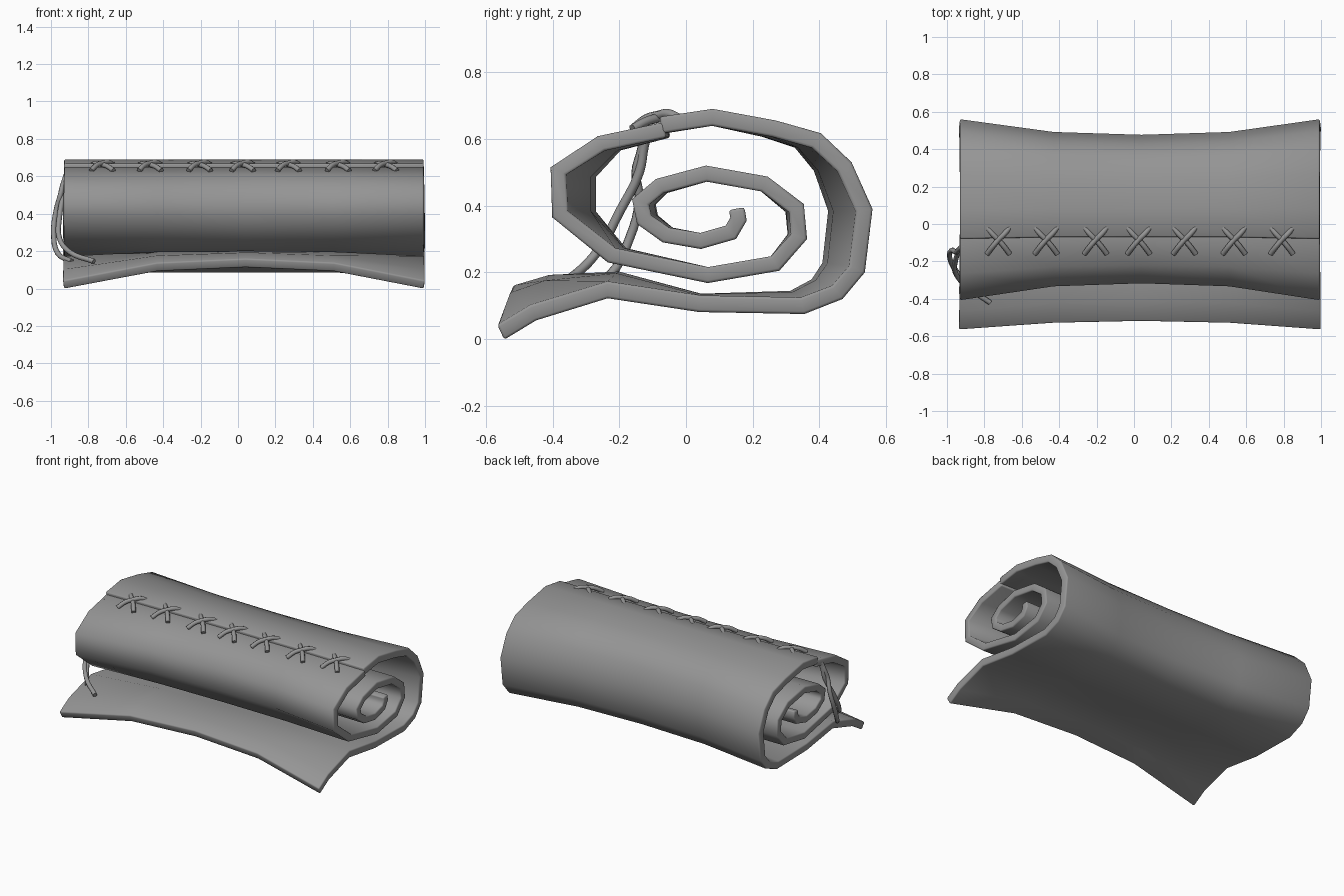
import bpy

# x stations along the roll, with how strongly the waist is pulled in at each
STATIONS = [(-0.93, 0), (-0.43, 0.82), (0.04, 1), (0.51, 0.82), (0.993, 0)]

# dark grey hide
HIDE = bpy.data.materials.new("dark_grey_hide")
HIDE.diffuse_color = (0.3, 0.3, 0.3, 1)


def sheet(name, profile, thick):
    """Loft an outer (y, z, dy, dz) profile along x; dy, dz are the waist shift."""
    n = len(STATIONS)
    verts = [(x, y + dy * w, z + dz * w) for y, z, dy, dz in profile for x, w in STATIONS]
    faces = [(i * n + j, (i + 1) * n + j, (i + 1) * n + j + 1, i * n + j + 1)
             for i in range(len(profile) - 1) for j in range(n - 1)]
    me = bpy.data.meshes.new(name)
    me.from_pydata(verts, [], faces)
    me.materials.append(HIDE)
    for p in me.polygons:
        p.use_smooth = True
    ob = bpy.data.objects.new(name, me)
    bpy.context.collection.objects.link(ob)
    s = ob.modifiers.new("thickness", 'SOLIDIFY')
    s.thickness, s.offset, s.use_even_offset = thick, -1, True
    b = ob.modifiers.new("soft_edges", 'BEVEL')
    b.width, b.segments, b.limit_method, b.angle_limit = 0.008, 2, 'ANGLE', 1.2
    return ob


def lace(name, pts, r=0.014):
    """Round cord through the given points."""
    cu = bpy.data.curves.new(name, 'CURVE')
    cu.dimensions = '3D'
    cu.bevel_depth, cu.bevel_resolution, cu.use_fill_caps = r, 2, True
    cu.resolution_u = 4
    cu.materials.append(HIDE)
    sp = cu.splines.new('BEZIER')
    sp.bezier_points.add(len(pts) - 1)
    for bp, p in zip(sp.bezier_points, pts):
        bp.co = p
        bp.handle_left_type = bp.handle_right_type = 'AUTO'
    ob = bpy.data.objects.new(name, cu)
    bpy.context.collection.objects.link(ob)
    return ob


# outer sheet: flared tail, under the roll, up the back to the seam
sheet("outer_sheet", [
    (-0.545, -0.003, 0.04, 0.115), (-0.45, 0.055, 0.05, 0.088), (-0.235, 0.122, 0.03, 0.03),
    (0.04, 0.081, 0, 0.005), (0.355, 0.075, -0.03, 0.02), (0.47, 0.12, -0.06, 0.02),
    (0.537, 0.20, -0.08, 0.01), (0.56, 0.39, -0.083, 0), (0.497, 0.53, -0.07, 0),
    (0.405, 0.617, -0.05, 0), (0.27, 0.655, -0.03, 0), (0.08, 0.69, 0, 0),
    (-0.08, 0.666, 0.01, 0)], 0.05)

# inner sheet: from the seam over the front and coiling to the middle
sheet("inner_sheet", [
    (-0.068, 0.65, 0.01, 0), (-0.265, 0.608, 0.045, 0), (-0.407, 0.515, 0.09, -0.01),
    (-0.402, 0.365, 0.085, 0), (-0.235, 0.23, 0.03, 0), (0.065, 0.168, 0, 0),
    (0.28, 0.205, 0, 0), (0.363, 0.30, -0.01, 0), (0.353, 0.405, -0.01, 0),
    (0.245, 0.487, 0, 0), (0.06, 0.52, 0, 0), (-0.09, 0.48, 0.01, 0), (-0.162, 0.42, 0.02, 0),
    (-0.147, 0.345, 0.02, 0), (-0.07, 0.29, 0.01, 0), (0.045, 0.27, 0, 0), (0.15, 0.30, 0, 0),
    (0.182, 0.355, 0, 0), (0.175, 0.395, 0, 0)], 0.047)

# cross stitches along the seam
for k, x in enumerate((-0.725, -0.47, -0.205, 0.025, 0.27, 0.535, 0.79)):
    for s in (-1, 1):
        h = 0.004 * s
        lace(f"stitch_{k}_{'a' if s < 0 else 'b'}", [
            (x - s * 0.06, -0.16, 0.630), (x - s * 0.03, -0.12, 0.656 + h),
            (x, -0.085, 0.666 + h), (x + s * 0.03, -0.055, 0.672 + h),
            (x + s * 0.06, -0.02, 0.662)])

# loose lace ends hanging from the left edge
lace("hanging_lace_long", [
    (-0.91, -0.11, 0.635), (-0.925, -0.125, 0.58), (-0.935, -0.14, 0.50),
    (-0.955, -0.20, 0.38), (-0.955, -0.26, 0.27), (-0.90, -0.33, 0.195),
    (-0.77, -0.42, 0.145)])
lace("hanging_lace_short", [
    (-0.91, -0.12, 0.63), (-0.935, -0.135, 0.56), (-0.95, -0.15, 0.50),
    (-0.972, -0.14, 0.42), (-0.986, -0.17, 0.30), (-0.965, -0.23, 0.19),
    (-0.89, -0.33, 0.145)])
